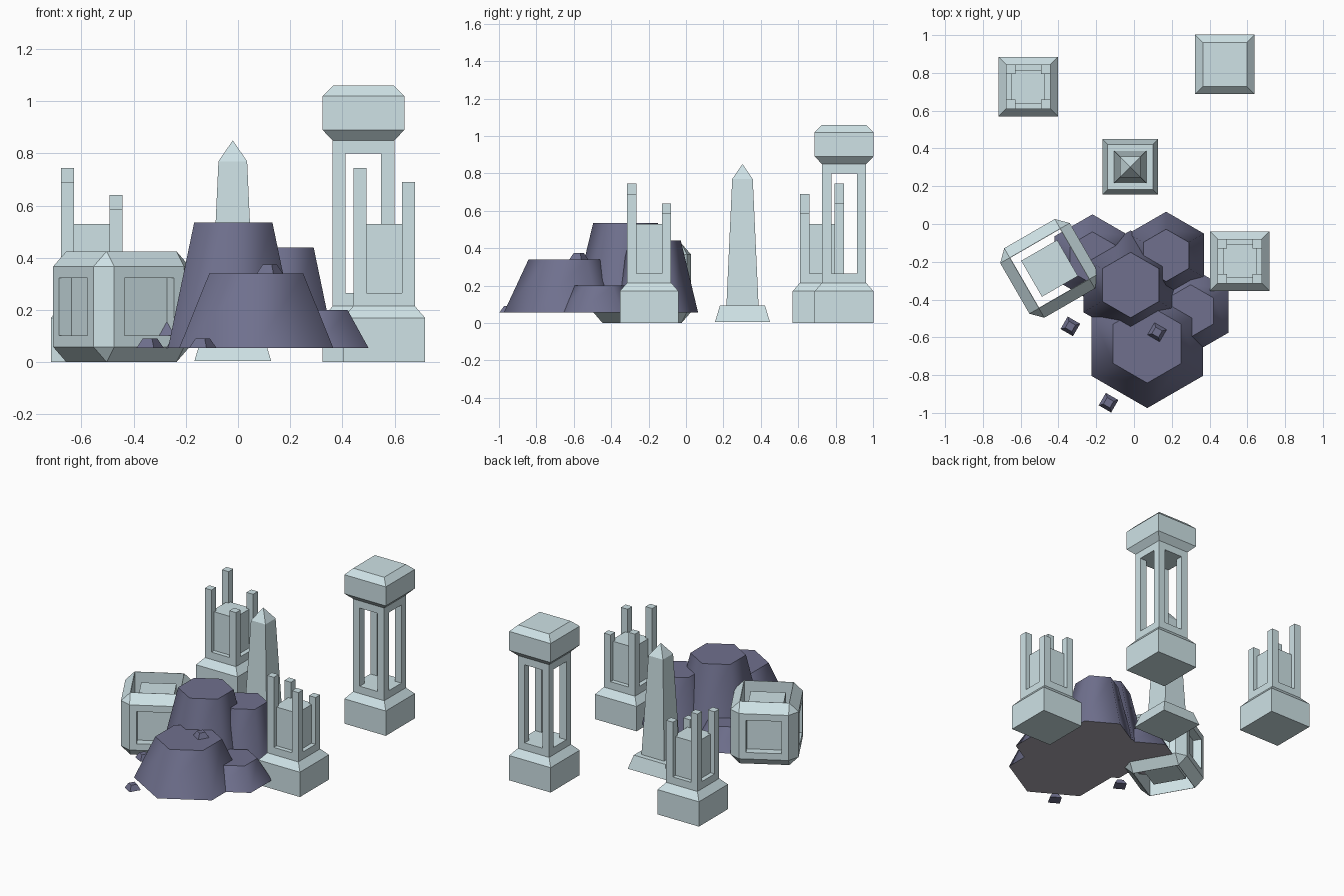
import bpy, bmesh
from math import pi, cos, sin, radians

if "Cube" in bpy.data.objects:
    bpy.data.objects.remove(bpy.data.objects["Cube"], do_unlink=True)


def material(name, rgb):
    m = bpy.data.materials.new(name)
    m.use_nodes = True
    m.diffuse_color = (*rgb, 1)
    m.node_tree.nodes["Principled BSDF"].inputs["Base Color"].default_value = (*rgb, 1)
    return m


STONE = material("pale stone", (0.62, 0.76, 0.79))
ROCK = material("slate purple rock", (0.16, 0.163, 0.27))
UNDERSIDE = material("grey rock underside", (0.42, 0.40, 0.45))


def finish(name, bm, mat, location=(0, 0, 0), turn=0):
    bmesh.ops.recalc_face_normals(bm, faces=bm.faces[:])
    mesh = bpy.data.meshes.new(name)
    bm.to_mesh(mesh)
    bm.free()
    mesh.materials.append(mat)
    ob = bpy.data.objects.new(name, mesh)
    ob.location = location
    ob.rotation_euler.z = radians(turn)
    bpy.context.collection.objects.link(ob)
    return ob


def stack(name, sides, x, y, levels, mat, turn=0):
    """Loft a regular polygon through (height, half width) levels."""
    bm = bmesh.new()
    rings = []
    for z, half in levels:
        r = half / cos(pi / sides)
        angles = [(2 * i + 1) * pi / sides for i in range(sides)]
        rings.append([bm.verts.new((r * cos(a), r * sin(a), z)) for a in angles])
    bm.faces.new(rings[0])
    bm.faces.new(rings[-1])
    for low, high in zip(rings, rings[1:]):
        for i in range(sides):
            j = (i + 1) % sides
            bm.faces.new((low[i], low[j], high[j], high[i]))
    bmesh.ops.remove_doubles(bm, verts=bm.verts[:], dist=0.0005)
    return finish(name, bm, mat, (x, y, 0), turn)


def pedestal(name, x, y):
    stack(name, 4, x, y, [(0, 0.157), (0.17, 0.157), (0.215, 0.118), (0.265, 0.118)], STONE)


def posts(name, x, y, heights):
    corners = [(-1, -1), (1, -1), (1, 1), (-1, 1)]
    for i, ((sx, sy), top) in enumerate(zip(corners, heights)):
        stack(f"{name}_{i + 1}", 4, x + sx * 0.093, y + sy * 0.093,
              [(0.26, 0.025), (top, 0.025)], STONE)


# Tall intact pillar with an open shaft
pedestal("tall_pillar_base", 0.481, 0.845)
posts("tall_pillar_post", 0.481, 0.845, [0.81] * 4)
stack("tall_pillar_cap", 4, 0.481, 0.845,
      [(0.80, 0.118), (0.85, 0.118), (0.89, 0.157), (1.02, 0.157), (1.06, 0.117)], STONE)

# Two broken pillars, a quarter turn apart
broken = [("right_ruin", -0.56, 0.727, [0.69, 0.585, 0.64, 0.745]),
          ("left_ruin", 0.56, -0.197, [0.745, 0.69, 0.585, 0.64])]
for name, x, y, heights in broken:
    pedestal(name + "_base", x, y)
    stack(name + "_core", 4, x, y, [(0.26, 0.088), (0.53, 0.088)], STONE)
    posts(name + "_post", x, y, heights)

# Obelisk
stack("obelisk_base", 4, -0.02, 0.302, [(0.005, 0.147), (0.095, 0.12)], STONE)
stack("obelisk_shaft", 4, -0.02, 0.302,
      [(0.09, 0.086), (0.77, 0.055), (0.85, 0)], STONE)


# Fallen block: bevelled cube with recessed side panels and an open shaft
def block(name, size, bevel=0):
    bm = bmesh.new()
    bmesh.ops.create_cube(bm, size=1)
    bmesh.ops.scale(bm, vec=size, verts=bm.verts[:])
    if bevel:
        bmesh.ops.bevel(bm, geom=bm.edges[:], offset=bevel, segments=1,
                        profile=0.5, affect='EDGES')
    return finish(name, bm, STONE, (-0.447, -0.235, 0.2125), 30)


shell = block("fallen_block_shell", (0.425, 0.425, 0.425), 0.058)
steps = [('DIFFERENCE', (1, 0.22, 0.22)), ('DIFFERENCE', (0.22, 1, 0.22)),
         ('UNION', (0.316, 0.316, 0.3)), ('DIFFERENCE', (0.304, 0.304, 1))]
for operation, size in steps:
    cutter = block("cutter", size)
    cutter.hide_render = True
    cut = shell.modifiers.new("cut", 'BOOLEAN')
    cut.operation = operation
    cut.solver = 'EXACT'
    cut.object = cutter
    bpy.context.view_layer.objects.active = shell
    bpy.ops.object.modifier_apply(modifier=cut.name)
    bpy.data.objects.remove(cutter, do_unlink=True)
block("fallen_block_core", (0.22, 0.22, 0.32))

# Hexagonal rock mound: x, y, top height, bottom and top half width
mound = [("front_rock", 0.07, -0.634, 0.34, 0.295, 0.18),
         ("peak_rock", -0.018, -0.323, 0.535, 0.25, 0.15),
         ("back_left_rock", 0.17, -0.166, 0.44, 0.2, 0.12),
         ("back_right_rock", -0.22, -0.18, 0.2, 0.2, 0.12),
         ("side_rock", 0.3, -0.46, 0.2, 0.2, 0.12)]
bpy.ops.object.select_all(action='DESELECT')
for name, x, y, top, low, high in mound:
    rock = stack(name, 6, x, y, [(0.055, low), (top, high)], ROCK)
    rock.data.materials.append(UNDERSIDE)
    for face in rock.data.polygons:
        face.material_index = int(face.normal.z < -0.9)
    rock.select_set(True)
    bpy.context.view_layer.objects.active = rock
# Rounded sides with crisp tops
bpy.ops.object.shade_smooth_by_angle(angle=radians(60))

# Pebbles
for i, (x, y, z) in enumerate([(-0.337, -0.542, 0.055), (-0.135, -0.946, 0.055),
                               (0.122, -0.573, 0.338)]):
    stack(f"pebble_{i + 1}", 4, x, y, [(z, 0.038), (z + 0.036, 0.02)], ROCK, -30)
